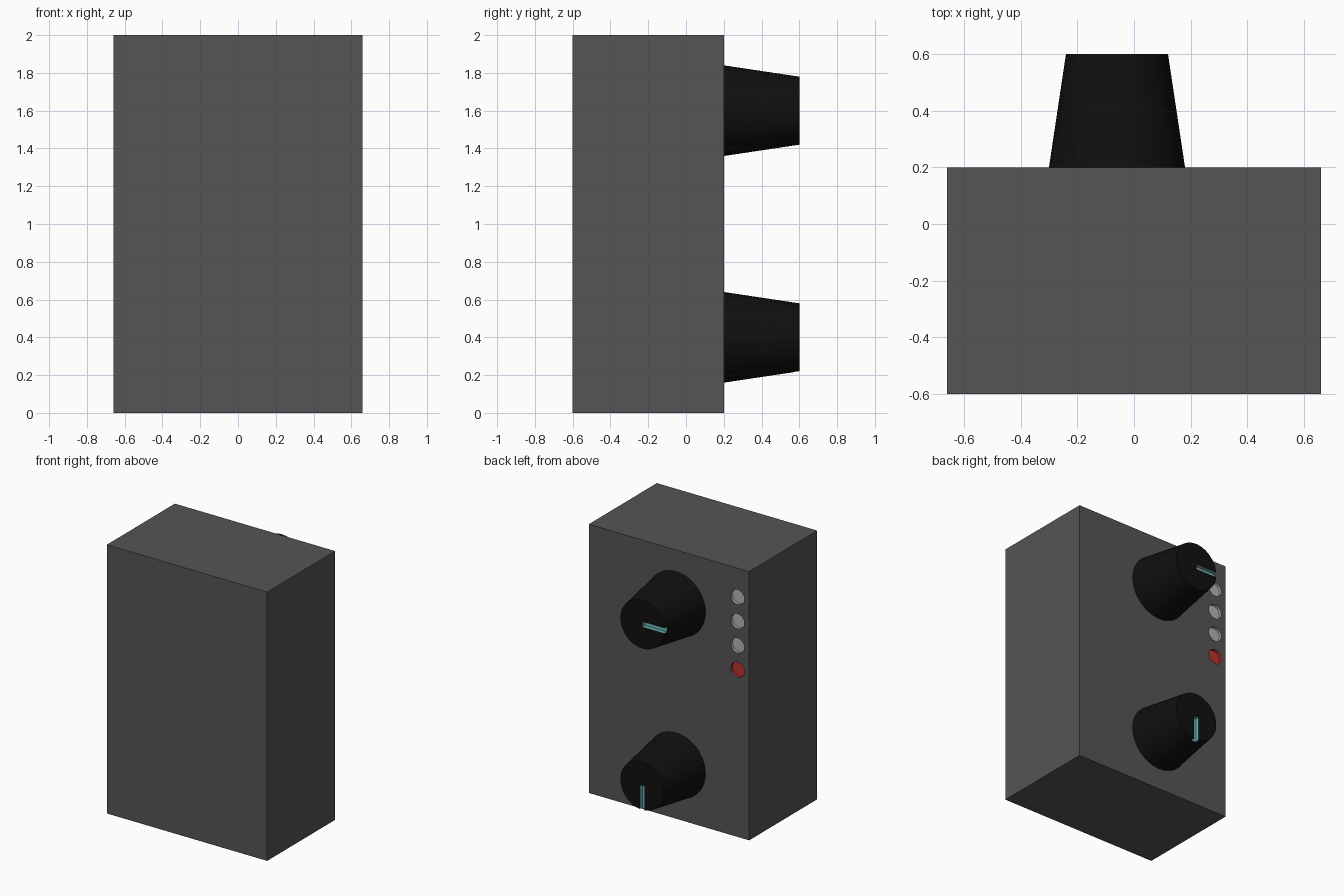
import bpy
from math import pi, radians

if "Cube" in bpy.data.objects:
    bpy.data.objects.remove(bpy.data.objects["Cube"])


def material(name, rgb):
    m = bpy.data.materials.new(name)
    m.diffuse_color = (*rgb, 1)
    m.use_nodes = True
    m.node_tree.nodes["Principled BSDF"].inputs["Base Color"].default_value = m.diffuse_color
    return m


DARK = material("dark_grey", (0.09, 0.09, 0.09))
BLACK = material("black", (0.005, 0.005, 0.005))
TEAL = material("teal", (0.16, 0.45, 0.45))
LIGHT = material("light_grey", (0.45, 0.45, 0.45))
RED = material("red", (0.5, 0.03, 0.03))


def finish(name, mats, index=0):
    ob = bpy.context.object
    ob.name = name
    bpy.ops.object.transform_apply(location=False, rotation=True, scale=True)
    for m in mats:
        ob.data.materials.append(m)
    for p in ob.data.polygons:
        p.material_index = index
    return ob


def box(name, centre, size, mats, index=0):
    bpy.ops.mesh.primitive_cube_add(size=1, location=centre)
    bpy.context.object.scale = size
    return finish(name, mats, index)


def cone(name, centre, r1, r2, depth, sides, mats, index=0):
    # axis along +y, r1 at the low-y end
    bpy.ops.mesh.primitive_cone_add(vertices=sides, radius1=r1, radius2=r2, depth=depth,
                                    location=centre, rotation=(-pi / 2, 0, 0))
    return finish(name, mats, index)


def carve(target, cutter):
    # Recess keeps the cutter's colour because both share the same slots
    cutter.hide_render = True
    mod = target.modifiers.new("recess", 'BOOLEAN')
    mod.operation = 'DIFFERENCE'
    mod.solver = 'EXACT'
    mod.object = cutter
    bpy.context.view_layer.objects.active = target
    bpy.ops.object.modifier_apply(modifier=mod.name)
    bpy.data.objects.remove(cutter)


# Housing
housing_mats = [DARK, LIGHT, RED]
housing = box("housing", (0, -0.2, 1), (1.32, 0.8, 2), housing_mats)

# Recessed indicator lamps: three grey, one red
for i in range(4):
    carve(housing, cone("lamp_cutter", (-0.565, 0.2, 1.785 - 0.18 * i), 0.055, 0.055, 0.04,
                        32, housing_mats, 2 if i == 3 else 1))

# Tapered knobs, each with a coloured pointer groove
for name, z, dx, dz in (("upper_knob", 1.6, -1, 0), ("lower_knob", 0.4, 0, -1)):
    mats = [BLACK, TEAL]
    knob = cone(name, (-0.06, 0.4, z), 0.24, 0.18, 0.4, 64, mats)
    size = (0.2, 0.06, 0.04) if dx else (0.04, 0.06, 0.2)
    carve(knob, box("groove_cutter", (-0.06 + dx * 0.1, 0.6, z + dz * 0.1), size, mats, 1))
    bpy.ops.object.select_all(action='DESELECT')
    knob.select_set(True)
    bpy.context.view_layer.objects.active = knob
    bpy.ops.object.shade_smooth_by_angle(angle=radians(30))
